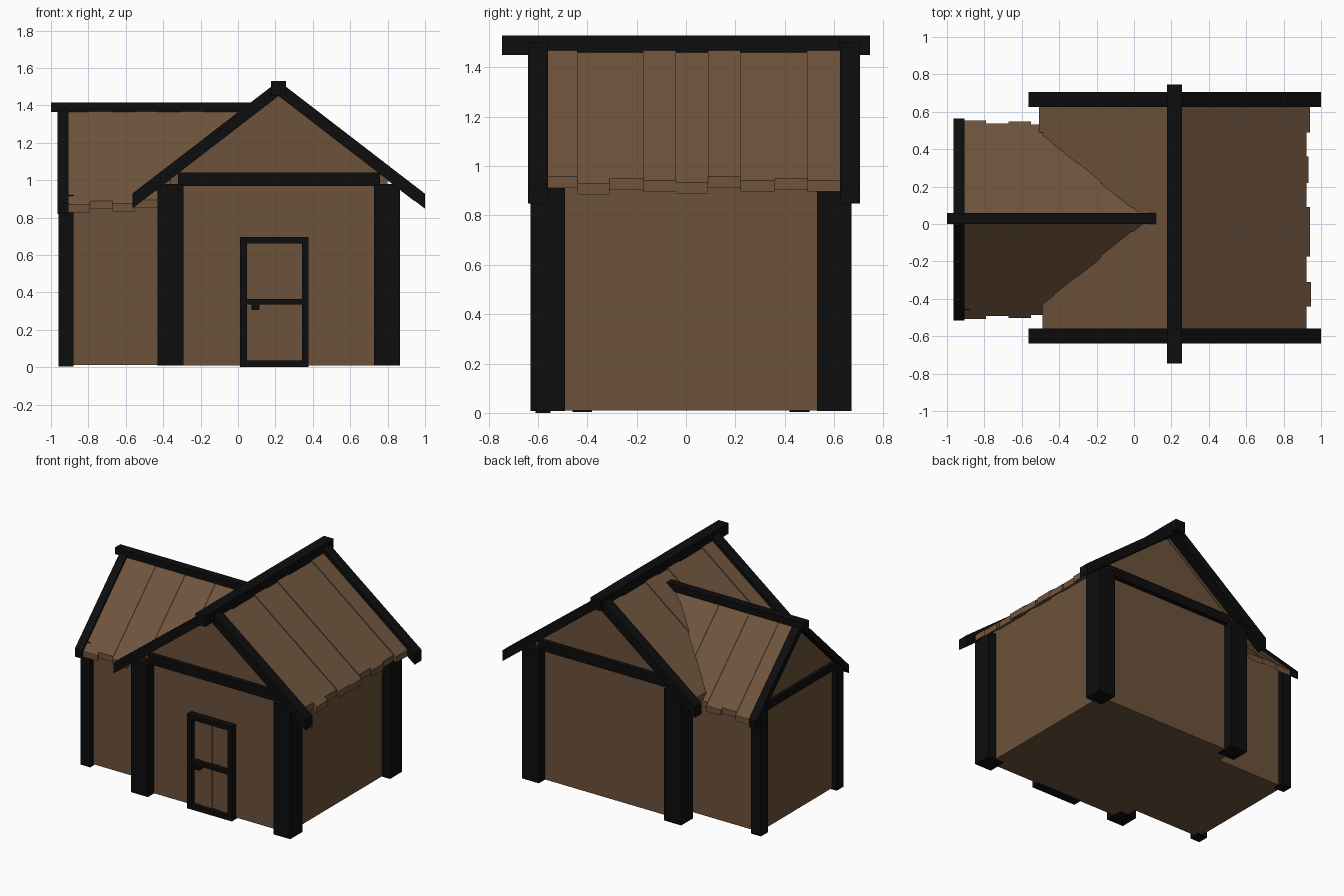
import bpy, bmesh

if "Cube" in bpy.data.objects:
    bpy.data.objects.remove(bpy.data.objects["Cube"])


def material(name, col):
    m = bpy.data.materials.new(name)
    m.diffuse_color = (*col, 1)
    m.use_nodes = True
    m.node_tree.nodes["Principled BSDF"].inputs["Base Color"].default_value = m.diffuse_color
    return m


WOOD = material("brown_wood", (0.15, 0.085, 0.043))
ROOF = material("roof_wood", (0.16, 0.09, 0.046))
DARK = material("dark_timber", (0.004, 0.004, 0.004))


def prism(name, profile, axis, a, b, mat):
    """Extrude a (u, z) outline along x or y from a to b."""
    bm = bmesh.new()
    place = (lambda u, z, t: (t, u, z)) if axis == 'x' else (lambda u, z, t: (u, t, z))
    ends = [[bm.verts.new(place(u, z, t)) for u, z in profile] for t in (a, b)]
    n = len(profile)
    bm.faces.new(ends[0])
    bm.faces.new(ends[1])
    for i in range(n):
        j = (i + 1) % n
        bm.faces.new((ends[0][i], ends[0][j], ends[1][j], ends[1][i]))
    bmesh.ops.recalc_face_normals(bm, faces=bm.faces)
    me = bpy.data.meshes.new(name)
    bm.to_mesh(me)
    bm.free()
    me.materials.append(mat)
    ob = bpy.data.objects.new(name, me)
    bpy.context.collection.objects.link(ob)
    return ob


def box(name, x0, x1, y0, y1, z0, z1, mat):
    return prism(name, [(x0, z0), (x1, z0), (x1, z1), (x0, z1)], 'y', y0, y1, mat)


def slope(c, side, top, k, d0, d1, t):
    """Sloped strip outline running from distance d0 to d1 off the ridge at c."""
    return [(c + side * d0, top - k * d0), (c + side * d1, top - k * d1),
            (c + side * d1, top - k * d1 - t), (c + side * d0, top - k * d0 - t)]


def chevron(c, top, k, d, t):
    """Pair of gable boards meeting at the ridge, ends cut upright."""
    return [(c - d, top - k * d), (c, top), (c + d, top - k * d),
            (c + d, top - k * d - t), (c, top - t), (c - d, top - k * d - t)]


# Main house: solid walls, ridge along y
C, K = 0.217, 0.77
prism("main_walls", [(-0.36, 0.01), (0.80, 0.01), (0.80, 1.01), (C, 1.458), (-0.36, 1.01)],
      'y', -0.56, 0.60, WOOD)
for x in (-0.43, 0.728):
    for y in (-0.63, 0.53):
        box("main_post", x, x + 0.138, y, y + 0.14, 0.008, 0.98, DARK)
for y in (-0.595, 0.555):
    box("main_tie_beam", -0.32, 0.76, y, y + 0.08, 0.97, 1.04, DARK)
for y in (-0.64, 0.625):
    prism("main_gable_boards", chevron(C, 1.53, K, 0.782, 0.08), 'y', y, y + 0.08, DARK)
box("main_ridge_beam", 0.177, 0.257, -0.745, 0.745, 1.45, 1.53, DARK)

# Main roof planks, uneven ends and heights
edges = [-0.56, -0.44, -0.31, -0.175, -0.04, 0.09, 0.22, 0.36, 0.49, 0.625]
reach = [0.705, 0.73, 0.705, 0.725, 0.725, 0.705, 0.715, 0.705, 0.725]
lift = [0.008, 0, 0, 0.008, 0, 0.008, 0, 0, 0.008]
for side in (-1, 1):
    for i, r in enumerate(reach):
        prism("main_roof_plank", slope(C, side, 1.492 + lift[i], K, 0, r, 0.045),
              'y', edges[i], edges[i + 1], ROOF)

# Side wing: ridge along x
W, S = 0.023, 0.97
prism("wing_walls", [(-0.42, 0.012), (0.46, 0.012), (0.46, 0.92), (W, 1.345), (-0.42, 0.92)],
      'x', -0.92, -0.34, WOOD)
for y in (-0.46, 0.42):
    box("wing_post", -0.96, -0.88, y, y + 0.08, 0.004, 0.92, DARK)
box("wing_tie_beam", -0.945, -0.89, -0.40, 0.44, 0.89, 0.945, DARK)
prism("wing_gable_boards", chevron(W, 1.402, S, 0.54, 0.06), 'x', -0.965, -0.905, DARK)
box("wing_ridge_beam", -1.0, 0.15, 0.0, 0.06, 1.365, 1.415, DARK)

# Wing roof planks, shortened where they tuck under the main roof
wing_edges = [-0.905, -0.79, -0.67, -0.55, -0.43, -0.305, -0.185, 0.05]
wing_reach = [0.53, 0.515, 0.525, 0.51, 0.40, 0.33, 0.22]
for side in (-1, 1):
    for i, r in enumerate(wing_reach):
        prism("wing_roof_plank", slope(W, side, 1.384 + 0.004 * (i % 2), S, 0, r, 0.042),
              'x', wing_edges[i], wing_edges[i + 1], ROOF)

# Door: frame, rail, boards and handle
for x in (0.012, 0.342):
    box("door_jamb", x, x + 0.035, -0.61, -0.55, 0, 0.695, DARK)
for z, h in ((0, 0.035), (0.335, 0.03), (0.66, 0.035)):
    box("door_rail", 0.047, 0.342, -0.61, -0.55, z, z + h, DARK)
bounds = [0.047, 0.12, 0.195, 0.27, 0.342]
for i in range(4):
    box("door_board", bounds[i], bounds[i + 1], -0.575 - 0.006 * (i % 2), -0.55, 0.03, 0.665, WOOD)
box("door_handle", 0.072, 0.115, -0.615, -0.57, 0.305, 0.336, DARK)
